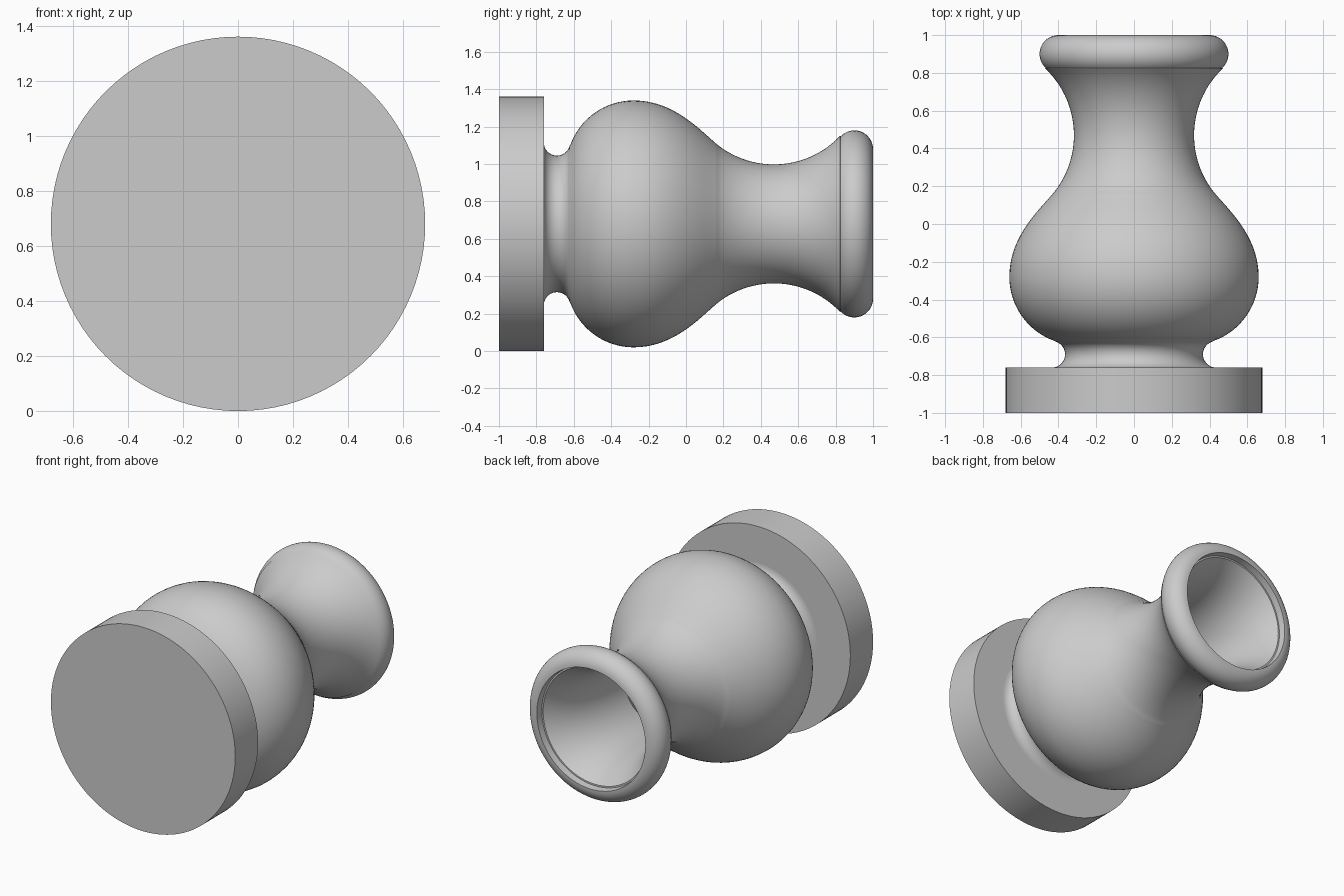
import bpy, bmesh, math
from mathutils import Vector
from mathutils.geometry import interpolate_bezier

cube = bpy.data.objects.get("Cube")
if cube:
    bpy.data.objects.remove(cube, do_unlink=True)

AXIS_Z = 0.68
SEGMENTS = 96

grey = bpy.data.materials.new("plain grey")
grey.use_nodes = True
colour = (0.6, 0.6, 0.6, 1)
grey.diffuse_color = colour
grey.node_tree.nodes["Principled BSDF"].inputs["Base Color"].default_value = colour


def arc(y, r, radius, start, end, steps=16):
    """Profile points (y along the axis, r from it) on a circle, angles in degrees."""
    angles = [math.radians(start + (end - start) * i / steps) for i in range(steps + 1)]
    return [(y + radius * math.cos(a), r + radius * math.sin(a)) for a in angles]


def bezier(a, b, c, d, steps=18):
    pts = interpolate_bezier(*[Vector((*p, 0)) for p in (a, b, c, d)], steps)
    return [(p.x, p.y) for p in pts]


def lathe(name, profile):
    """Spin a profile around the horizontal axis."""
    bm = bmesh.new()
    verts = [bm.verts.new((0, y, r)) for y, r in profile]
    edges = [bm.edges.new(pair) for pair in zip(verts, verts[1:])]
    bmesh.ops.spin(bm, geom=verts + edges, cent=(0, 0, 0), axis=(0, 1, 0),
                   angle=math.tau, steps=SEGMENTS, use_duplicate=False)
    bmesh.ops.remove_doubles(bm, verts=bm.verts, dist=0.0005)
    bmesh.ops.recalc_face_normals(bm, faces=bm.faces)
    mesh = bpy.data.meshes.new(name)
    bm.to_mesh(mesh)
    bm.free()
    mesh.materials.append(grey)
    obj = bpy.data.objects.new(name, mesh)
    obj.location.z = AXIS_Z
    bpy.context.collection.objects.link(obj)
    bpy.ops.object.select_all(action="DESELECT")
    obj.select_set(True)
    bpy.context.view_layer.objects.active = obj
    bpy.ops.object.shade_smooth_by_angle(angle=math.radians(30))
    return obj


# Round base plate
lathe("base_disc", [(-1, 0), (-1, AXIS_Z), (-0.76, AXIS_Z), (-0.76, 0)])

# Outer wall: foot cove, bulb, waisted neck and rolled lip
outer = [(-0.76, 0)]
outer += arc(-0.69, 0.435, 0.07, 180, 345)
outer += arc(-0.28, 0.30, 0.36, 160, 90)
outer += bezier((-0.28, 0.66), (-0.06, 0.66), (0.08, 0.495), (0.17, 0.422))
outer += arc(0.47, 0.804, 0.486, 232, 316.8, 24)
outer += arc(0.90, 0.40, 0.10, 136.8, 0)

# Inner wall: short rim, flared mouth, throat and hollow bulb
inner = [(0.955, 0.395)]
inner += bezier((0.955, 0.385), (0.80, 0.28), (0.60, 0.24), (0.27, 0.27))
inner += bezier((0.27, 0.27), (0.10, 0.42), (-0.06, 0.60), (-0.28, 0.60))
inner += arc(-0.28, 0.30, 0.30, 90, 180)
inner += [(-0.58, 0)]

lathe("vase_body", outer + inner)
